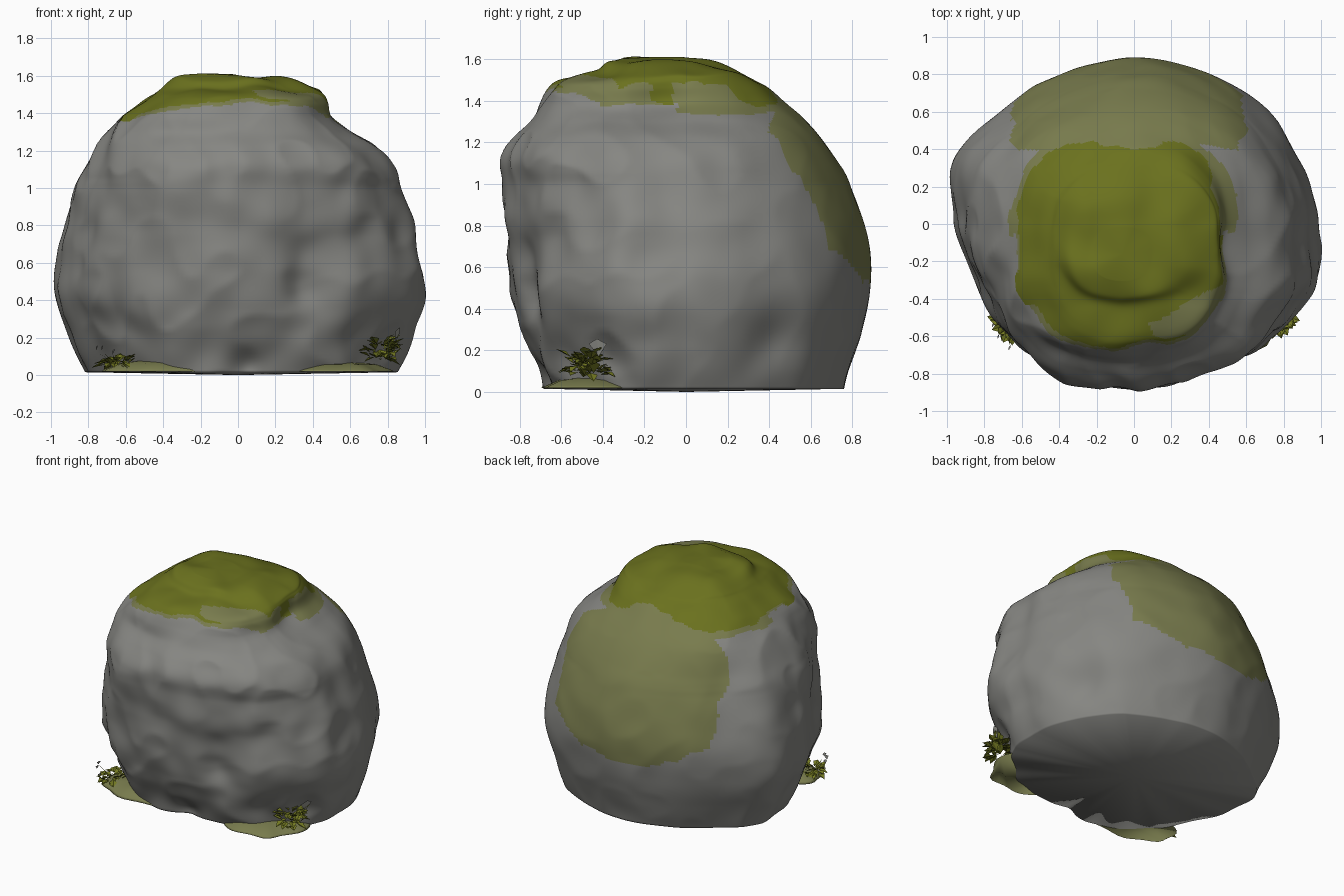
import bpy, bmesh, math, random
from mathutils import Vector, noise

random.seed(4)
cube = bpy.data.objects.get("Cube")
if cube:
    bpy.data.objects.remove(cube)


def material(name, colour):
    m = bpy.data.materials.new(name)
    m.use_nodes = True
    m.diffuse_color = (*colour, 1)
    m.node_tree.nodes["Principled BSDF"].inputs["Base Color"].default_value = (*colour, 1)
    return m


stone = material("stone_grey", (0.24, 0.24, 0.225))
moss = material("moss_olive", (0.145, 0.165, 0.013))
lichen = material("pale_lichen", (0.19, 0.20, 0.075))
leaf_green = material("leaf_olive", (0.17, 0.19, 0.016))
petal = material("petal_grey", (0.30, 0.30, 0.27))


def finish(name, bm, mats, smooth=True):
    bmesh.ops.recalc_face_normals(bm, faces=bm.faces)
    me = bpy.data.meshes.new(name)
    bm.to_mesh(me)
    bm.free()
    ob = bpy.data.objects.new(name, me)
    bpy.context.collection.objects.link(ob)
    for m in mats:
        me.materials.append(m)
    for p in me.polygons:
        p.use_smooth = smooth


# Boulder outline: height, left, right, front and back extents
RINGS = [
    (0.015, -0.84, 0.85, -0.68, 0.76), (0.2, -0.93, 0.92, -0.75, 0.82),
    (0.4, -1.0, 0.98, -0.82, 0.87), (0.6, -1.0, 0.97, -0.84, 0.89),
    (0.8, -0.96, 0.92, -0.86, 0.86), (1.0, -0.90, 0.86, -0.88, 0.79),
    (1.12, -0.84, 0.82, -0.88, 0.72), (1.22, -0.78, 0.74, -0.82, 0.65),
    (1.30, -0.71, 0.62, -0.75, 0.58), (1.38, -0.62, 0.51, -0.71, 0.49),
    (1.46, -0.52, 0.48, -0.66, 0.40), (1.50, -0.46, 0.46, -0.60, 0.34),
    (1.53, -0.42, 0.42, -0.44, 0.28), (1.58, -0.34, 0.27, -0.38, 0.13),
    (1.605, -0.22, 0.10, -0.30, -0.02)]
# Plan outline: fullness every 22.5 degrees, counted from +x
PLAN = [1.0, 0.98, 1.0, 0.99, 1.0, 0.975, 0.965, 1.02,
        0.95, 0.92, 0.96, 1.02, 1.0, 1.0, 1.05, 1.06]
# Hollows: centre, radius, depth
DENTS = [((0.36, -0.75, 0.45), 0.12, 0.06), ((0.34, -0.74, 0.65), 0.10, 0.04),
         ((0.80, -0.35, 0.2), 0.14, 0.04), ((0.80, 0.45, 0.25), 0.16, 0.05),
         ((0.05, -0.7, 0.05), 0.10, 0.06), ((0.50, -0.10, 1.40), 0.12, 0.05),
         ((-0.30, -0.72, 1.25), 0.12, 0.03), ((0.66, -0.62, 0.75), 0.12, 0.04)]
SEGS, STEPS = 240, 10


def spline(t):
    i = min(int(t), len(RINGS) - 2)
    f = t - i
    a, b, c, d = (RINGS[max(0, min(len(RINGS) - 1, i + k))] for k in (-1, 0, 1, 2))
    return [q + f / 2 * (r - p + f * (2 * p - 5 * q + 4 * r - s + f * (3 * (q - r) + s - p)))
            for p, q, r, s in zip(a, b, c, d)]


def fullness(turn):
    t = turn * len(PLAN)
    i, f = int(t), t - int(t)
    f = f * f * (3 - 2 * f)
    return PLAN[i] * (1 - f) + PLAN[(i + 1) % len(PLAN)] * f


def rough(v, out):
    """Push a point in or out for the weathered surface; the back is smoother."""
    k = 0.3 + 0.7 * max(0, min(1, (0.5 - v.y) * 1.2))
    d = 0.02 * noise.noise(v * 2.6) + 0.02 * noise.noise(v * 5.5)
    d += 0.035 * (0.22 - abs(noise.noise(v * 3.7 + Vector((5, 2, 8)))))
    d *= k
    for c, r, depth in DENTS:
        d -= depth * math.exp(-((v - Vector(c)).length / r) ** 2)
    return v + out * d


def superpow(value, e):
    return math.copysign(abs(value) ** e, value)


bm = bmesh.new()
loops = []
for row in range((len(RINGS) - 1) * STEPS + 1):
    z, x0, x1, y0, y1 = spline(row / STEPS)
    e = 1.0 - 0.2 * max(0, min(1, (z - 1.0) / 0.4))
    plan = max(0, min(1, (1.35 - z) / 0.3))
    flat = max(0, min(1, (z - 1.3) / 0.3))
    loop = []
    for s in range(SEGS):
        a = math.tau * s / SEGS
        k = 1 + plan * (fullness(s / SEGS) - 1)
        cx, cy = k * superpow(math.cos(a), e), k * superpow(math.sin(a), e)
        v = Vector(((x0 + x1) / 2 + cx * (x1 - x0) / 2, (y0 + y1) / 2 + cy * (y1 - y0) / 2, z))
        v = rough(v, Vector((cx, cy, 0)) * (1 - flat * 0.6))
        v.z += flat * 0.035 * noise.noise(v * 4.5)
        loop.append(bm.verts.new(v))
    loops.append(loop)
for low, high in zip(loops, loops[1:]):
    for s in range(SEGS):
        n = (s + 1) % SEGS
        bm.faces.new((low[s], low[n], high[n], high[s]))
for loop, tip in ((loops[0], (0, 0, 0.0)), (loops[-1], (-0.06, -0.16, 1.61))):
    centre = bm.verts.new(tip)
    for s in range(SEGS):
        bm.faces.new((loop[s], loop[(s + 1) % SEGS], centre))


def growth(x, y, z):
    """Moss cap, with paler lichen at its edges and down the back."""
    front_lip = 1.46 - 0.2 * x * x
    if y > 0.41:
        low = 0.52 + 0.5 * max(0, abs(x + 0.06) - 0.3)
        return 2 if -0.64 < x < 0.57 and z > low else 0
    corner = x > 0.08 and -0.62 < y < 0.51 * x - 0.57
    side = x > 0.40 and y > -0.08 and z < 1.48
    if -0.61 < x < 0.46 and z > (front_lip if y < -0.4 else 1.37) and not corner and not side:
        return 1
    if y < -0.4:
        return 2 if z > front_lip - 0.02 else 0
    return 2 if -0.66 < x < 0.57 and z > (1.34 if y > -0.05 else 1.38) else 0


for f in bm.faces:
    c = f.calc_center_median()
    w = 0.05 * noise.noise(c * 4) + 0.025 * noise.noise(c * 9)
    f.material_index = growth(c.x + w, c.y + w, c.z + w * 0.5)
finish("boulder", bm, [stone, moss, lichen])


# Low mats of growth at the foot of the boulder
def mat_patch(name, x, y, rx, ry, height):
    bm = bmesh.new()
    rings = []
    for r, h in ((1, 0.018), (0.95, 0.4 * height), (0.7, 0.8 * height), (0.3, height)):
        ring = []
        for s in range(40):
            a = math.tau * s / 40
            k = r * (1 + 0.12 * noise.noise(Vector((math.cos(a) * 2, math.sin(a) * 2, x))))
            ring.append(bm.verts.new((x + rx * k * math.cos(a), y + ry * k * math.sin(a), h)))
        rings.append(ring)
    for low, high in zip(rings, rings[1:]):
        for s in range(40):
            bm.faces.new((low[s], low[s - 1], high[s - 1], high[s]))
    bm.faces.new(rings[0])
    bm.faces.new(rings[-1])
    finish(name, bm, [lichen])


mat_patch("left_ground_mat", 0.53, -0.43, 0.29, 0.26, 0.07)
mat_patch("right_ground_mat", -0.39, -0.49, 0.33, 0.20, 0.08)


# Small leafy plants made of bent diamond leaves
def add_leaf(bm, base, direction, length, width, index=0):
    side = direction.cross(Vector((0, 0, 1))).normalized() * width / 2
    mid = base + direction * length * 0.5 + Vector((0, 0, width * 0.2))
    a, b, c, d = (bm.verts.new(p) for p in (base, mid + side, base + direction * length, mid - side))
    for tri in ((a, b, c), (a, c, d)):
        bm.faces.new(tri).material_index = index


def plant(name, centre, spread, count, length, blooms):
    bm = bmesh.new()
    for _ in range(count):
        a = random.uniform(0, math.tau)
        r = math.sqrt(random.random())
        h = spread[2] * random.random()
        base = Vector(centre) + Vector((spread[0] * r * math.cos(a), spread[1] * r * math.sin(a), h))
        direction = Vector((math.cos(a), math.sin(a), random.uniform(-0.6, 0.9))).normalized()
        add_leaf(bm, base, direction, length * random.uniform(0.7, 1.2), length * 0.75)
    for x, y, z, size in blooms:
        tip = Vector((x, y, z))
        stem = tip - Vector(centre)
        add_leaf(bm, Vector(centre), stem.normalized(), stem.length, 0.006)
        add_leaf(bm, tip, Vector((0.3, -0.1, 1)).normalized(), size, size, 1)
    finish(name, bm, [leaf_green, petal], False)


plant("left_plant", (0.76, -0.47, 0.08), (0.06, 0.09, 0.09), 75, 0.075,
      [(0.84, -0.42, 0.17, 0.09)])
plant("right_plant", (-0.65, -0.53, 0.05), (0.07, 0.06, 0.03), 45, 0.065,
      [(-0.76, -0.54, 0.13, 0.03), (-0.73, -0.60, 0.13, 0.03), (-0.67, -0.66, 0.11, 0.03)])
